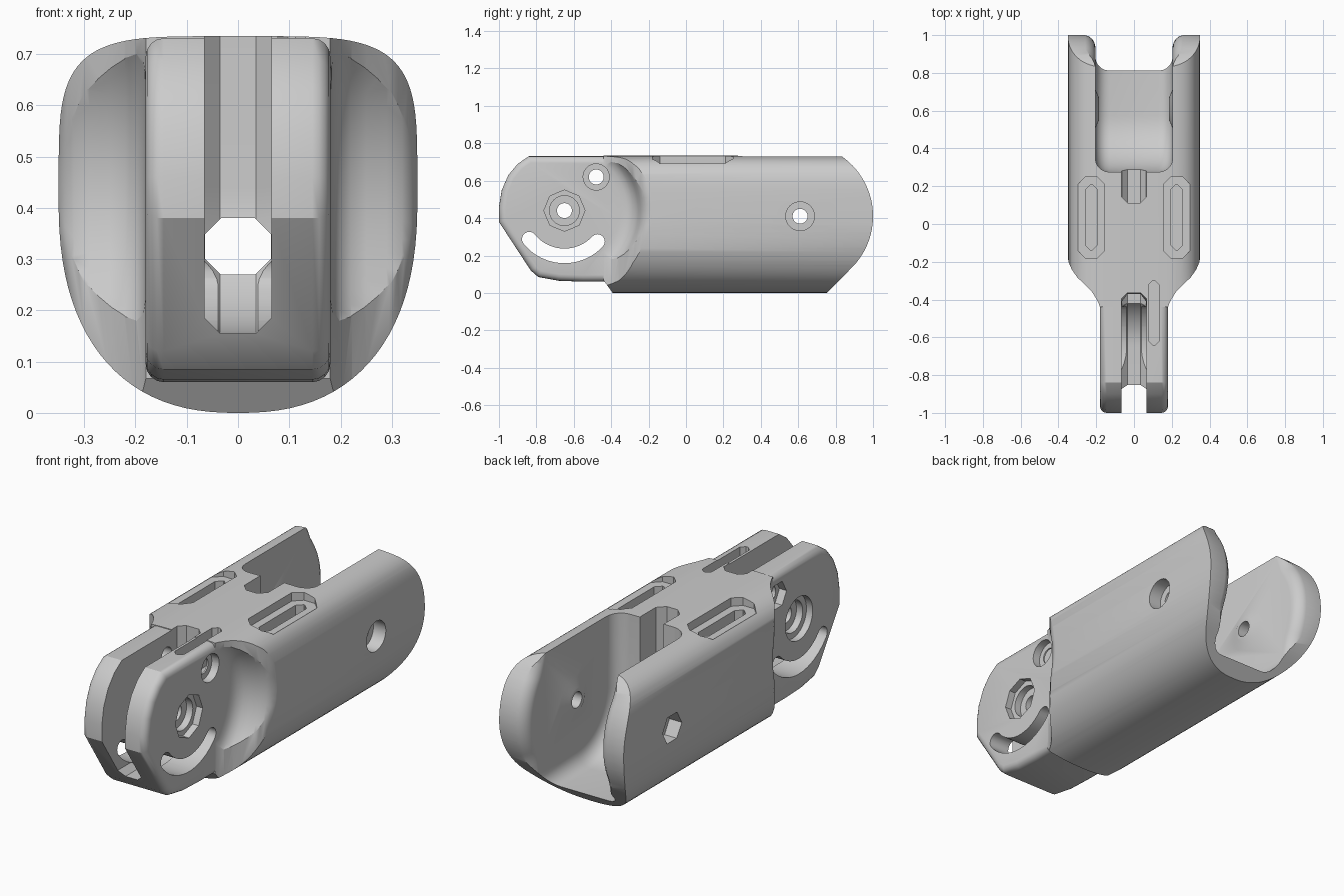
import bpy, bmesh
from math import sin, cos, radians, pi

if "Cube" in bpy.data.objects:
    bpy.data.objects.remove(bpy.data.objects["Cube"])

FRONT = (-0.65, 0.44)   # front pivot (y, z)
REAR = (0.61, 0.41)     # rear pivot (y, z)


def new_object(name, verts, faces):
    mesh = bpy.data.meshes.new(name)
    mesh.from_pydata(verts, [], faces)
    bm = bmesh.new()
    bm.from_mesh(mesh)
    bmesh.ops.recalc_face_normals(bm, faces=bm.faces)
    bm.to_mesh(mesh)
    bm.free()
    ob = bpy.data.objects.new(name, mesh)
    bpy.context.collection.objects.link(ob)
    return ob


def place(axis, p, q, t):
    return {'x': (t, p, q), 'y': (p, t, q), 'z': (p, q, t)}[axis]


def prism(name, pts, lo, hi, axis='x', end_pts=None):
    n = len(pts)
    verts = [place(axis, p, q, lo) for p, q in pts]
    verts += [place(axis, p, q, hi) for p, q in (end_pts or pts)]
    faces = [list(range(n)), list(range(n, 2 * n))]
    faces += [(i, (i + 1) % n, n + (i + 1) % n, n + i) for i in range(n)]
    return new_object(name, verts, faces)


def arc(c, r, a0, a1, n):
    angles = [radians(a0 + (a1 - a0) * i / n) for i in range(n + 1)]
    return [(c[0] + r * cos(a), c[1] + r * sin(a)) for a in angles]


def ring(c, r, n=32):
    return arc(c, r, 0, 360, n)[:-1]


def octagon(a0, a1, b0, b1, c):
    return [(a0 + c, b0), (a1 - c, b0), (a1, b0 + c), (a1, b1 - c),
            (a1 - c, b1), (a0 + c, b1), (a0, b1 - c), (a0, b0 + c)]


def sweep(name, profile, c, a0, a1, side, n=48, offset=lambda deg: 0):
    """Turn a closed (x, radius) profile about an x-axis through c."""
    m = len(profile)
    verts = []
    for i in range(n + 1):
        deg = a0 + (a1 - a0) * i / n
        a, d = radians(deg), offset(deg)
        verts += [(side * x, c[0] + (r + d) * cos(a), c[1] + (r + d) * sin(a))
                  for x, r in profile]
    faces = [list(range(m)), list(range(n * m, (n + 1) * m))]
    for i in range(n):
        for j in range(m):
            k = (j + 1) % m
            faces.append((i * m + j, i * m + k, (i + 1) * m + k, (i + 1) * m + j))
    return new_object(name, verts, faces)


def apply(ob, mod):
    bpy.context.view_layer.objects.active = ob
    bpy.ops.object.modifier_apply(modifier=mod.name)


def bevel(ob, width, segments):
    mod = ob.modifiers.new('bevel', 'BEVEL')
    mod.width, mod.segments = width, segments
    mod.limit_method, mod.angle_limit = 'ANGLE', radians(42)
    mod.use_clamp_overlap = False
    apply(ob, mod)
    return ob


def combine(ob, tool, operation='DIFFERENCE'):
    mod = ob.modifiers.new('boolean', 'BOOLEAN')
    mod.object, mod.operation, mod.solver = tool, operation, 'MANIFOLD'
    apply(ob, mod)
    bpy.data.objects.remove(tool)


# Body: rounded section run along y, trimmed to the side outline
section = []
for i in range(96):
    a = 2 * pi * (i + 0.5) / 96
    c, s = cos(a), sin(a)
    n, h = (4.5, 0.315) if s > 0 else (2.4, 0.42)
    x = 0.35 * abs(c) ** (2 / n) * (1 if c > 0 else -1)
    section.append((x, 0.42 + h * abs(s) ** (2 / n) * (1 if s > 0 else -1)))
body = prism('finger_link', section, -0.6, 1.1, 'y')
outline = [(-0.44, 0.067), (-0.385, -0.01), (0.742, -0.01)]
outline += arc(REAR, 0.39, -45, 57, 32) + [(0.81, 0.8), (-0.44, 0.8)]
combine(body, prism('side_outline', outline, -0.5, 0.5), 'INTERSECT')

# Scooped shoulders around the front pivot, tapered in plan
scoop = [(0.15, 0.05), (0.15, 0.29), (0.18, 0.30), (0.185, 0.335), (0.198, 0.362),
         (0.22, 0.382), (0.25, 0.395), (0.29, 0.407), (0.32, 0.42),
         (0.338, 0.436), (0.352, 0.47), (0.4, 0.5), (0.4, 0.05)]
taper = [(0.173, -0.7), (0.173, -0.46), (0.185, -0.425), (0.2, -0.395), (0.222, -0.36),
         (0.25, -0.33), (0.3, -0.283), (0.33, -0.24), (0.345, -0.205), (0.353, -0.17),
         (0.5, -0.17), (0.5, -0.7)]
for side in (1, -1):
    combine(body, sweep('shoulder_scoop', scoop, FRONT, -110, 110, side))
    combine(body, prism('shoulder_taper', [(side * x, y) for x, y in taper], -0.2, 1, 'z'))

# Front tongue
tongue = [(-1, 0.38), (-1, 0.46), (-0.985, 0.55), (-0.95, 0.63), (-0.9, 0.69),
          (-0.84, 0.731), (-0.1, 0.731), (-0.1, 0.06), (-0.55, 0.06),
          (-0.68, 0.065), (-0.79, 0.085), (-0.83, 0.12)]
combine(body, bevel(prism('tongue', tongue, -0.18, 0.18), 0.035, 4), 'UNION')

# Rear fork slot with a rounded floor
slot = [(1.3, 0.06)] + arc((0.575, 0.36), 0.30, 270, 180, 16) + [(0.275, 1), (1.3, 1)]
combine(body, bevel(prism('fork_slot', slot, -0.205, 0.205), 0.075, 5))

# Rounded inner rims of the fork arms, and low bosses inside them
rim = [(0.15, 0.325), (0.203, 0.325), (0.209, 0.348), (0.22, 0.368), (0.24, 0.384),
       (0.27, 0.394), (0.27, 0.5), (0.15, 0.5)]
for side in (1, -1):
    combine(body, sweep('arm_rim', rim, REAR, -49, 59, side,
                        offset=lambda d: 0.08 * (max(0, abs(d - 5) - 30) / 24) ** 2))
    boss = prism('pivot_boss', ring(REAR, 0.14), side * 0.22, side * 0.186,
                 end_pts=ring(REAR, 0.06))
    combine(body, boss, 'UNION')

# Front slot between the cheeks
front_slot = [(-1.2, 0.155)] + arc(FRONT, 0.285, 270, 360, 16) + [(-0.365, 0.9), (-1.2, 0.9)]
combine(body, bevel(prism('cheek_slot', front_slot, -0.065, 0.065), 0.03, 1))

# Tendon tunnel, top notch and narrow slit in the right cheek
combine(body, prism('tunnel', octagon(-0.0642, 0.0642, 0.27, 0.38, 0.031), -0.45, 0.4, 'y'))
combine(body, prism('top_notch', octagon(-0.067, 0.067, 0.11, 0.4, 0.036), 0.3, 0.9, 'z'))
combine(body, prism('cheek_slit', octagon(0.078, 0.132, -0.64, -0.3, 0.02), 0.56, 0.9, 'z'))

# Stepped pockets in the top
for s in (1, -1):
    for x0, x1, y0, y1, z in ((0.195, 0.257, -0.14, 0.21, 0.60),
                              (0.155, 0.297, -0.18, 0.25, 0.69)):
        pts = [(s * x, y) for x, y in octagon(x0, x1, y0, y1, 0.028 if z < 0.65 else 0.04)]
        combine(body, prism('top_pocket', pts, z, 0.9, 'z'))

# Curved adjustment slot through both cheeks
crescent = arc(FRONT, 0.281, 219, 317, 24)
for a, start in ((317, 317), (219, 39)):
    end = arc(FRONT, 0.242, a, a, 1)[0]
    crescent += arc(end, 0.039, start, start + 180, 8)[1:-1]
    if a == 317:
        crescent += arc(FRONT, 0.203, 317, 219, 24)
combine(body, prism('curved_slot', crescent, -0.25, 0.25))

# Bolt holes: (centre, bore, [(radius, sides, x from, x to)])
holes = [
    (FRONT, 0.04, [(0.11, 8, 0.145, 0.3), (0.08, 32, 0.11, 0.3),
                   (0.11, 32, -0.3, -0.145), (0.08, 32, -0.3, -0.11)]),
    ((-0.48, 0.62), 0.04, [(0.07, 32, 0.14, 0.25), (0.07, 6, -0.25, -0.14)]),
    (REAR, 0.04, [(0.077, 32, 0.28, 0.5), (0.077, 6, -0.5, -0.28)]),
]
for centre, bore, recesses in holes:
    combine(body, prism('bore', ring(centre, bore), -0.55, 0.55))
    for r, sides, lo, hi in recesses:
        combine(body, prism('bolt_recess', ring(centre, r, sides), lo, hi))

# Smooth shading with crisp edges
bpy.ops.object.select_all(action='DESELECT')
body.select_set(True)
bpy.context.view_layer.objects.active = body
bpy.ops.object.shade_smooth_by_angle(angle=radians(30))
